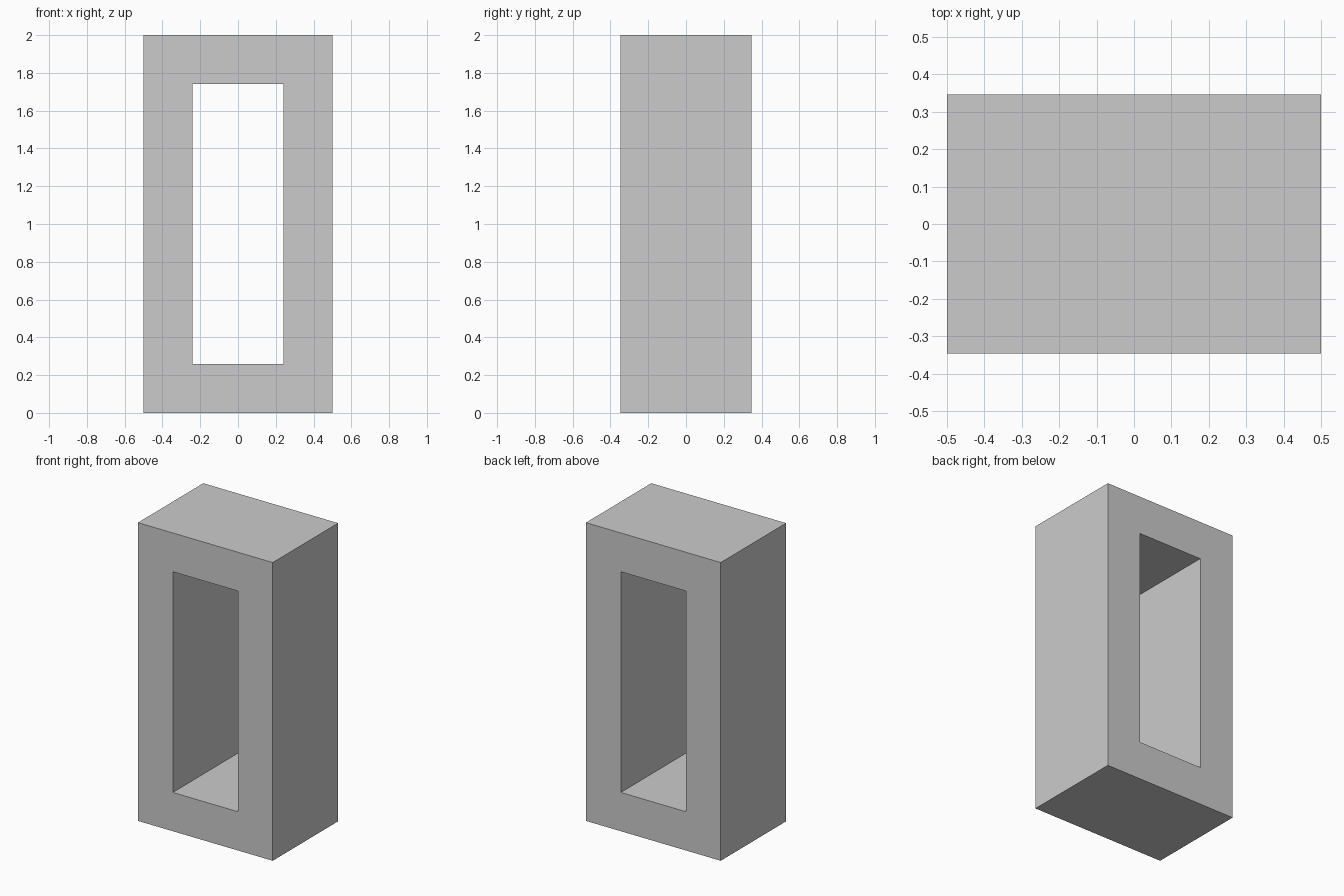
import bpy, bmesh

if "Cube" in bpy.data.objects:
    bpy.data.objects.remove(bpy.data.objects["Cube"])

HALF_DEPTH = 0.346


def rectangle(half_width, bottom, top):
    return [(-half_width, bottom), (half_width, bottom), (half_width, top), (-half_width, top)]


# Rectangular frame: outer and inner outlines joined on the front, then extruded back
bm = bmesh.new()
outer, inner = ([bm.verts.new((x, -HALF_DEPTH, z)) for x, z in outline]
                for outline in (rectangle(0.5, 0, 2), rectangle(0.241, 0.26, 1.74)))
front = []
for i in range(4):
    j = (i + 1) % 4
    front.append(bm.faces.new((outer[i], outer[j], inner[j], inner[i])))

ext = bmesh.ops.extrude_face_region(bm, geom=front, use_keep_orig=True)
back = [v for v in ext["geom"] if isinstance(v, bmesh.types.BMVert)]
bmesh.ops.translate(bm, verts=back, vec=(0, 2 * HALF_DEPTH, 0))
bmesh.ops.recalc_face_normals(bm, faces=bm.faces)

mesh = bpy.data.meshes.new("frame")
bm.to_mesh(mesh)
bm.free()
bpy.context.collection.objects.link(bpy.data.objects.new("frame", mesh))
